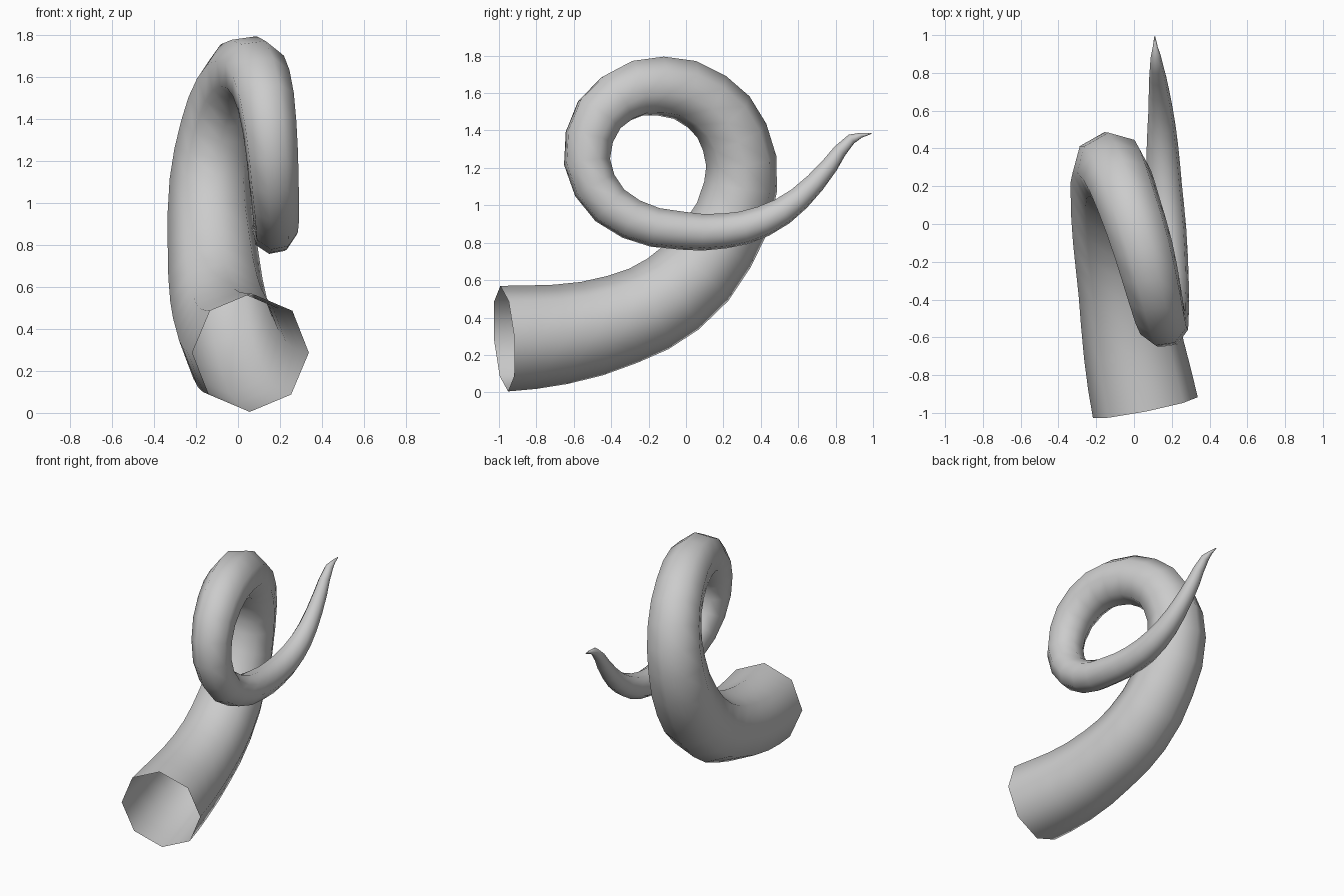
import bpy

# Centre line of the horn: x, y, z, radius
path = [
    (0.06, -0.972, 0.287, 0.283),
    (0.00, -0.67, 0.310, 0.268),
    (-0.05, -0.34, 0.390, 0.246),
    (-0.09, -0.07, 0.525, 0.235),
    (-0.12, 0.165, 0.785, 0.217),
    (-0.13, 0.292, 1.100, 0.198),
    (-0.09, 0.260, 1.365, 0.184),
    (-0.03, 0.110, 1.555, 0.172),
    (0.05, -0.135, 1.637, 0.163),
    (0.11, -0.370, 1.572, 0.149),
    (0.15, -0.517, 1.365, 0.134),
    (0.17, -0.488, 1.106, 0.122),
    (0.18, -0.293, 0.926, 0.112),
    (0.175, -0.03, 0.865, 0.104),
    (0.16, 0.200, 0.862, 0.096),
    (0.15, 0.414, 0.915, 0.085),
    (0.14, 0.605, 1.035, 0.066),
    (0.125, 0.770, 1.215, 0.047),
    (0.115, 0.885, 1.355, 0.028),
    (0.11, 0.992, 1.385, 0.003),
]

# Tapered eight-sided tube swept along the curve, open at the base
curve = bpy.data.curves.new("curled_horn", 'CURVE')
curve.dimensions = '3D'
curve.resolution_u = 2
curve.bevel_depth = 1.0
curve.bevel_resolution = 2
curve.use_fill_caps = False
spline = curve.splines.new('BEZIER')
spline.radius_interpolation = 'CARDINAL'
spline.bezier_points.add(len(path) - 1)
for point, (x, y, z, r) in zip(spline.bezier_points, path):
    point.co = (x, y, z)
    point.radius = r
    point.handle_left_type = point.handle_right_type = 'AUTO'

horn = bpy.data.objects.new("curled_horn", curve)
bpy.context.collection.objects.link(horn)
bpy.context.view_layer.objects.active = horn
horn.select_set(True)
bpy.ops.object.convert(target='MESH')
bpy.ops.object.shade_smooth()
